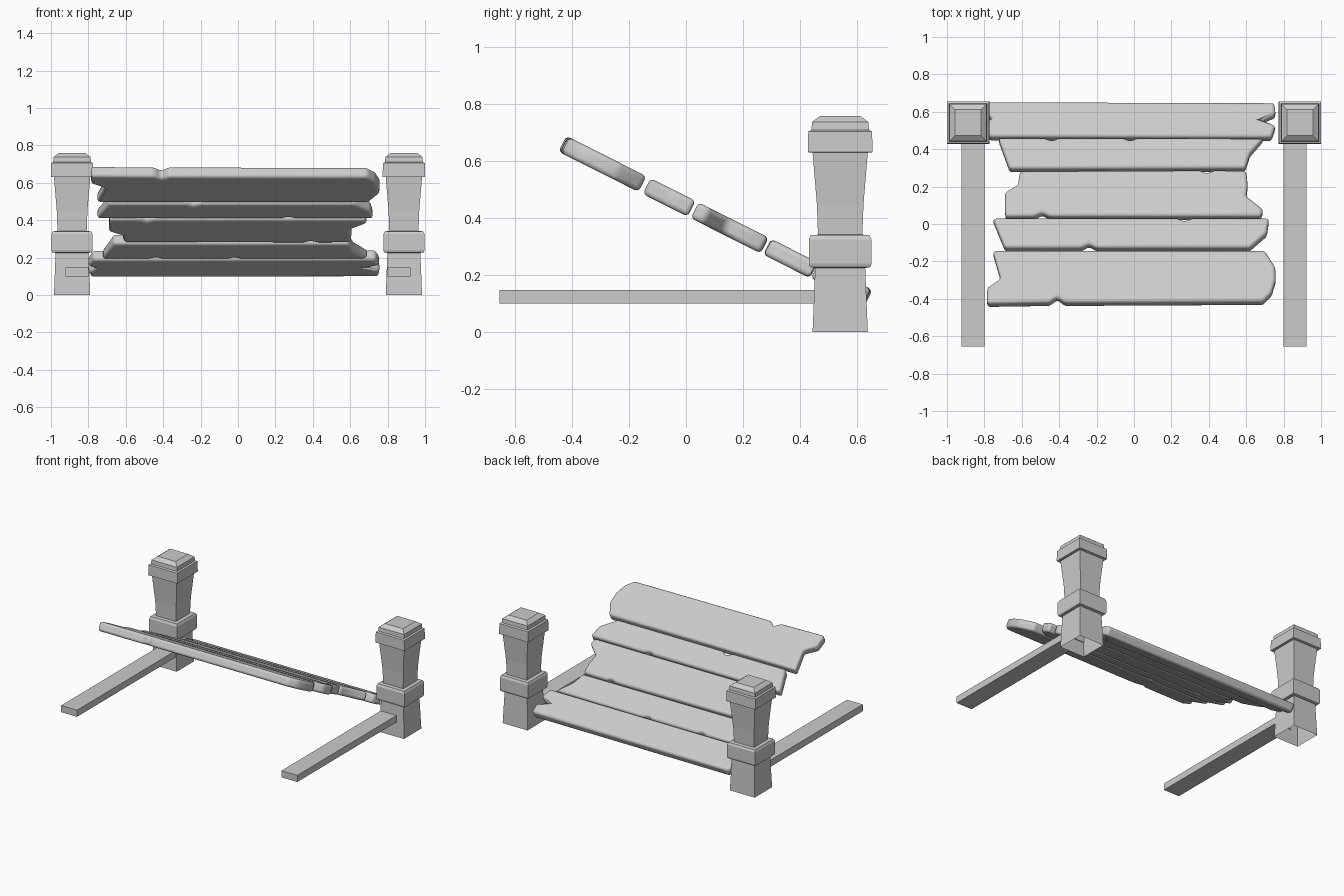
import bpy, bmesh, math

if "Cube" in bpy.data.objects:
    bpy.data.objects.remove(bpy.data.objects["Cube"])

TILT = math.radians(26.7)
THICK = 0.062


def finish(name, bm):
    bmesh.ops.recalc_face_normals(bm, faces=bm.faces)
    me = bpy.data.meshes.new(name)
    bm.to_mesh(me)
    bm.free()
    ob = bpy.data.objects.new(name, me)
    bpy.context.collection.objects.link(ob)
    return ob


# square post lofted from (half width, height) pairs, open underneath
POST = [(.097, 0), (.088, .225), (.106, .228), (.11, .24), (.11, .325), (.103, .34),
        (.078, .342), (.082, .45), (.097, .63), (.114, .632), (.112, .705), (.101, .71),
        (.099, .738), (.07, .76)]


def post(name, x, y):
    bm = bmesh.new()
    rings = [[bm.verts.new((x + sx * h, y + sy * h, z))
              for sx, sy in ((-1, -1), (1, -1), (1, 1), (-1, 1))] for h, z in POST]
    for a, b in zip(rings, rings[1:]):
        for i in range(4):
            j = (i + 1) % 4
            bm.faces.new((a[i], a[j], b[j], b[i]))
    bm.faces.new(rings[-1])
    finish(name, bm)


def box(name, lo, hi):
    bm = bmesh.new()
    bmesh.ops.create_cube(bm, size=1)
    for v in bm.verts:
        v.co = [(a + b) / 2 + c * (b - a) for a, b, c in zip(lo, hi, v.co)]
    finish(name, bm)


# plank: plan outline extruded, chipped edges included, bevelled and tilted
def plank(name, outline):
    bm = bmesh.new()
    c = math.cos(TILT)
    f = bm.faces.new([bm.verts.new((x, y / c, -THICK / 2)) for x, y in outline])
    r = bmesh.ops.extrude_face_region(bm, geom=[f])
    for v in r["geom"]:
        if isinstance(v, bmesh.types.BMVert):
            v.co.z += THICK
    ob = finish(name, bm)
    ob.location.z = 0.443
    ob.rotation_euler.x = -TILT
    m = ob.modifiers.new("worn_edges", "BEVEL")
    m.width = 0.016
    m.segments = 3
    m.limit_method = 'ANGLE'
    m.angle_limit = math.radians(25)
    m.use_clamp_overlap = False
    bpy.ops.object.select_all(action='DESELECT')
    ob.select_set(True)
    bpy.context.view_layer.objects.active = ob
    bpy.ops.object.shade_smooth_by_angle(angle=math.radians(35))


def chip(x, y, d, w=0.04):
    # three points of a small V notch; d is signed depth in y, order follows its sign
    s = 1 if d > 0 else -1
    return [(x - s * w, y), (x, y + d), (x + s * w, y)]


for side, s in (("left", -1), ("right", 1)):
    post(side + "_post", s * 0.887, 0.542)
    xs = sorted((s * 0.798, s * 0.922))
    box(side + "_ground_rail", (xs[0], -.655, .10), (xs[1], .455, .147))

# outlines run counter-clockwise: front edge, right end, back edge, left end
plank("plank_1", [(-.785, -.435)] + chip(-.41, -.43, .03) + [
    (.69, -.425), (.735, -.38), (.757, -.31), (.755, -.24), (.70, -.153),
    (-.755, -.153), (-.712, -.30), (-.785, -.35)])
plank("plank_2", [(-.69, -.138)] + chip(-.24, -.138, .022) + [
    (.62, -.138), (.71, -.06), (.722, .02)] + chip(.27, .02, -.015) + [(-.755, .02)])
plank("plank_3", [(-.688, .03)] + chip(-.49, .03, .022) + [
    (.68, .03), (.69, .07), (.60, .14), (.608, .20), (.60, .275)] +
    chip(.39, .277, -.015) + [(-.61, .272), (-.62, .20), (-.69, .16)])
plank("plank_4", [(-.665, .285), (.595, .287), (.62, .365), (.692, .447)] +
      chip(-.02, .45, -.015) + chip(-.44, .45, -.015) + [(-.725, .45)])
plank("plank_5", [(-.775, .455), (.735, .452), (.757, .515), (.685, .545), (.757, .575),
                  (.75, .637), (-.785, .642), (-.80, .585), (-.755, .555), (-.80, .525)])
